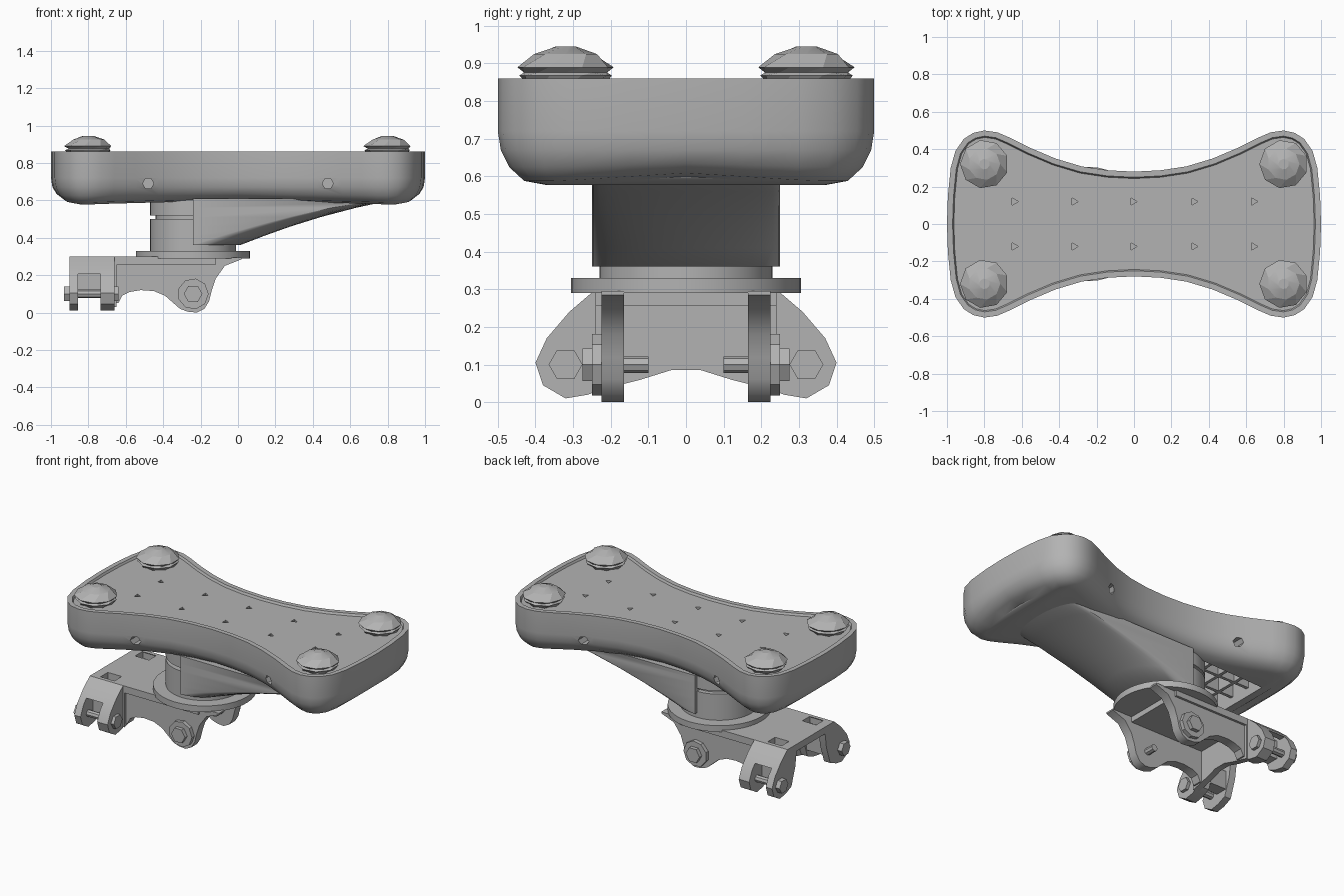
import bpy, bmesh, math
from mathutils import Vector

cube = bpy.data.objects.get("Cube")
if cube:
    bpy.data.objects.remove(cube, do_unlink=True)

grey = bpy.data.materials.new("plain_grey")
grey.use_nodes = True
COLOUR = (0.45, 0.45, 0.45, 1)
grey.diffuse_color = COLOUR
grey.node_tree.nodes["Principled BSDF"].inputs["Base Color"].default_value = COLOUR


def smooth(obj, angle=35):
    bpy.ops.object.select_all(action='DESELECT')
    obj.select_set(True)
    bpy.context.view_layer.objects.active = obj
    bpy.ops.object.shade_smooth_by_angle(angle=math.radians(angle))


def loft(name, rings, angle=35, strip_caps=False):
    """Skin a list of equal-length closed rings; cap the ends with one face or with strips."""
    bm = bmesh.new()
    loops = [[bm.verts.new(p) for p in ring] for ring in rings]
    n = len(loops[0])
    for a, b in zip(loops, loops[1:]):
        for i in range(n):
            j = (i + 1) % n
            bm.faces.new((a[i], a[j], b[j], b[i]))
    for cap in (loops[0], loops[-1]):
        if strip_caps:
            for i in range(n // 2):
                corners = (cap[i], cap[i + 1], cap[n - i - 1], cap[-i])
                bm.faces.new(list(dict.fromkeys(corners)))
        else:
            bm.faces.new(cap)
    bmesh.ops.recalc_face_normals(bm, faces=bm.faces)
    mesh = bpy.data.meshes.new(name)
    bm.to_mesh(mesh)
    bm.free()
    mesh.materials.append(grey)
    obj = bpy.data.objects.new(name, mesh)
    bpy.context.collection.objects.link(obj)
    smooth(obj, angle)
    return obj


def prism(name, pts, axis, lo, hi):
    """Extrude a 2D profile along x, y or z."""
    place = {'x': lambda p, t: (t, p[0], p[1]),
             'y': lambda p, t: (p[0], t, p[1]),
             'z': lambda p, t: (p[0], p[1], t)}[axis]
    return loft(name, [[place(p, t) for p in pts] for t in (lo, hi)])


def box(name, x, y, z):
    return prism(name, [(x[0], y[0]), (x[1], y[0]), (x[1], y[1]), (x[0], y[1])], 'z', *z)


def disc(name, centre, r, lo, hi, axis='z', sides=40):
    pts = [(centre[0] + r * math.cos(2 * math.pi * i / sides),
            centre[1] + r * math.sin(2 * math.pi * i / sides)) for i in range(sides)]
    return prism(name, pts, axis, lo, hi)


def cut(obj, cutters):
    """Subtract the cutters, then discard them."""
    for c in cutters:
        c.hide_render = True
        m = obj.modifiers.new("cut", 'BOOLEAN')
        m.operation, m.solver, m.object = 'DIFFERENCE', 'EXACT', c
        bpy.context.view_layer.objects.active = obj
        bpy.ops.object.modifier_apply(modifier=m.name)
        bpy.data.objects.remove(c, do_unlink=True)
    smooth(obj)


# Deck: hourglass outline, rounded underneath, recessed top panel
quarter = [(1, 0), (.995, .15), (.98, .3), (.955, .39), (.91, .455), (.86, .487), (.8, .5),
           (.73, .49), (.66, .46), (.55, .405), (.42, .35), (.28, .308), (.14, .287), (0, .28)]
half = quarter + [(-x, y) for x, y in quarter[-2::-1]]
outline = [Vector(p) for p in half + [(x, -y) for x, y in half[-2:0:-1]]]


def deck_ring(inset, z, lift):
    ring = []
    for i, p in enumerate(outline):
        t = outline[(i + 1) % len(outline)] - outline[i - 1]
        q = p + Vector((-t.y, t.x)).normalized() * inset
        rise = max(1 - abs(p.x) / .8, 1 - abs(p.y) / .35, 0)
        ring.append((q.x, q.y, z + lift * rise))
    return ring


deck = loft("deck", [deck_ring(*r) for r in (
    (.13, .577, .023), (.07, .588, .021), (.03, .625, .01), (.008, .67, 0), (0, .72, 0),
    (0, .86, 0), (.03, .86, 0), (.037, .846, 0))], strip_caps=True)

# Underside cavity, vent pits in the panel, screw holes in the long sides
cutters = [box("cavity_cutter", (-.8, -.26), (-.2, .2), (.5, .78))]
for x in (-.64, -.32, -.005, .32, .64):
    for y in (-.12, .12):
        cutters.append(disc("pit_cutter", (x, y), .022, .81, .9, 'z', 3))
for x in (-.48, .48):
    for s in (-1, 1):
        cutters.append(disc("side_hole_cutter", (x, .69), .03, *sorted((s * .29, s * .6)), 'y', 6))
cut(deck, cutters)

# Ribs inside the cavity
for i in range(4):
    x = -.7 + i * .12
    box("cross_rib", (x - .01, x + .01), (-.2, .2), (.63, .79))
for y in (-.07, .07):
    box("long_rib", (-.8, -.26), (y - .01, y + .01), (.63, .79))

# Faceted corner pads
for x in (-.8, .8):
    for y in (-.32, .32):
        rings = []
        for k, (r, z) in enumerate(((.1, .835), (.125, .868), (.112, .876), (.13, .89),
                                    (.085, .925), (.028, .945))):
            rings.append([(x + r * math.cos(2 * math.pi * (i + k * .5) / 9),
                           y + r * math.sin(2 * math.pi * (i + k * .5) / 9), z) for i in range(9)])
        loft("corner_pad", rings, 20)

# Swivel column and flange
PIVOT = (-.24, 0)
disc("swivel_column", PIVOT, .23, .32, .5)
disc("swivel_groove", PIVOT, .2, .49, .53)
disc("swivel_collar", PIVOT, .23, .52, .62)
disc("swivel_flange", PIVOT, .305, .29, .33)

# Neck: rounded foot sweeping forward into the deck
rings = []
for z, reach, depth in ((.36, .01, .25), (.41, .14, .23), (.46, .28, .2), (.51, .44, .17),
                        (.56, .63, .13), (.59, .77, .1), (.61, .82, .1)):
    arc = [math.pi * (i / 16 - .5) for i in range(17)]
    rings.append([(-.24, -.25, z)] + [(reach - depth + depth * math.cos(a), .25 * math.sin(a), z)
                                      for a in arc] + [(-.24, .25, z)])
loft("neck", rings)

# Base plate with a slot above each end clamp
plate = box("base_plate", (-.9, -.12), (-.24, .24), (.255, .3))
cut(plate, [box("slot_cutter", (-.84, -.74), sorted((s * .14, s * .22)), (.2, .4)) for s in (-1, 1)])

side_profile = [(-.67, .29), (-.67, .05), (-.64, .05), (-.62, .09), (-.58, .11), (-.52, .12),
                (-.45, .115), (-.39, .09), (-.35, .055), (-.31, .02), (-.27, .005), (-.22, 0),
                (-.18, .02), (-.155, .06), (-.14, .12), (-.12, .18), (-.07, .25), (.02, .285),
                (.02, .295)]
lug_profile = [(.14, .3), (.24, .3), (.31, .24), (.37, .17), (.4, .105), (.38, .045), (.32, .01),
               (.26, .02), (.2, .045), (.16, .16)]
wall_profile = [(-.24, .29), (-.24, .03), (-.12, .06), (-.04, .085), (.04, .085), (.12, .06),
                (.24, .03), (.24, .29)]
prism("cross_wall", wall_profile, 'x', -.69, -.65)

for s in (-1, 1):
    def span(a, b):
        return sorted((s * a, s * b))

    # Side walls with their clamp bolts
    prism("side_wall", side_profile, 'y', *span(.165, .225))
    disc("side_boss", (-.24, .1), .083, *span(.2, .25), 'y', 9)
    disc("side_nut", (-.24, .1), .05, *span(.24, .275), 'y', 6)
    disc("side_bolt", (-.24, .1), .022, *span(.1, .24), 'y', 8)

    # End clamps: paired lugs joined by a sloping bridge, spacer and bolt
    lug = [(s * y, z) for y, z in lug_profile]
    for lo, hi in ((-.9, -.855), (-.735, -.66)):
        prism("clamp_lug", lug, 'x', lo, hi)
    bridge = [(s * y, z) for y, z in ((.215, .3), (.24, .3), (.31, .24), (.34, .205), (.3, .205))]
    prism("clamp_bridge", bridge, 'x', -.87, -.72)
    box("clamp_spacer", (-.87, -.72), span(.19, .27), (.09, .21))
    disc("clamp_bolt", (s * .32, .1), .022, -.9, -.65, 'x', 8)
    for lo, hi in ((-.93, -.89), (-.67, -.64)):
        disc("clamp_nut", (s * .32, .1), .045, lo, hi, 'x', 6)
